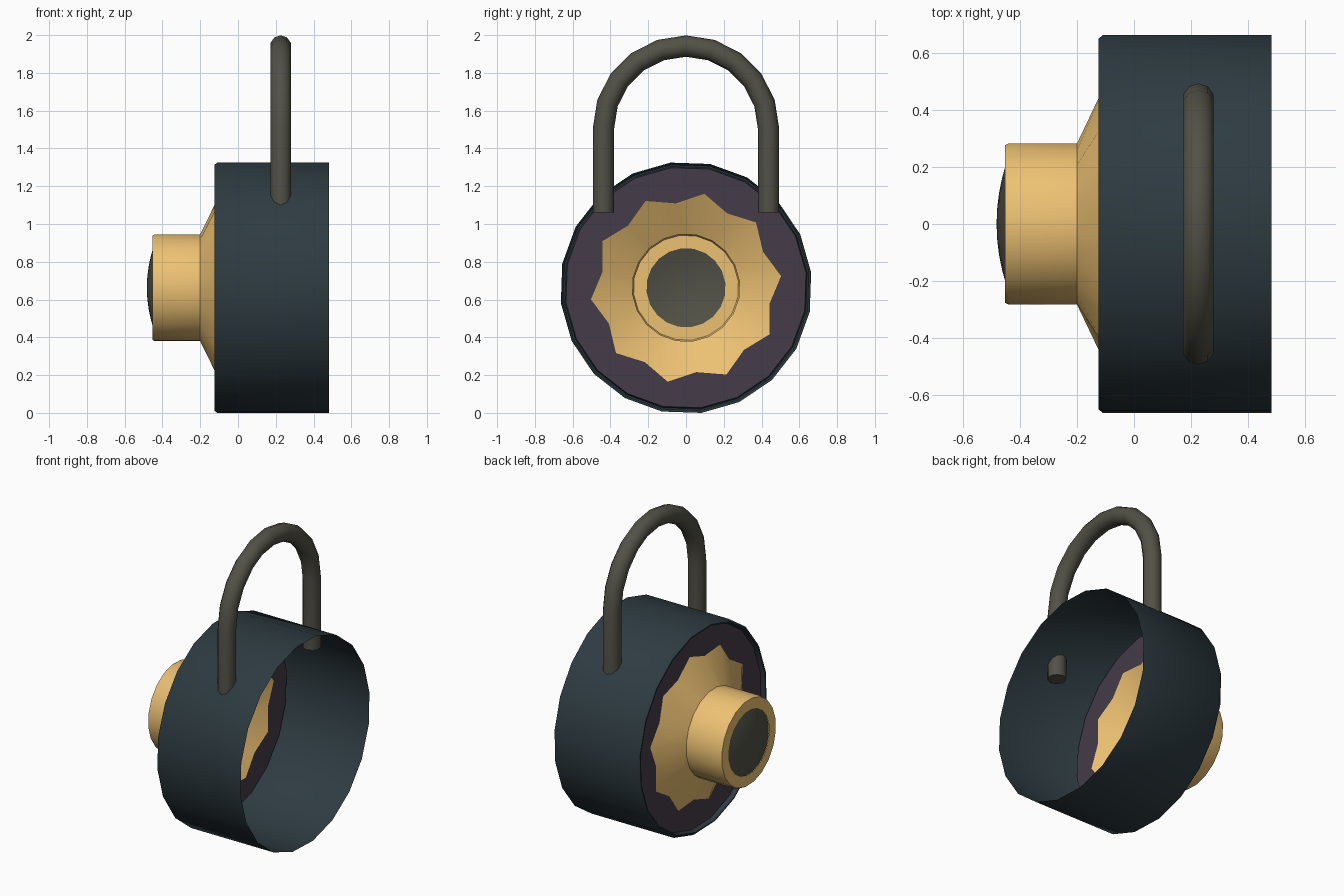
import bpy
from math import cos, sin, pi, radians

if "Cube" in bpy.data.objects:
    bpy.data.objects.remove(bpy.data.objects["Cube"])

SIDES = 20
ZC = 0.6625            # height of the body axis
TURN = radians(7)      # rotation of the facets


def material(name, rgb):
    m = bpy.data.materials.new(name)
    m.diffuse_color = (*rgb, 1)
    m.use_nodes = True
    m.node_tree.nodes["Principled BSDF"].inputs["Base Color"].default_value = m.diffuse_color
    return m


def make(name, verts, faces, mat, angle=40):
    me = bpy.data.meshes.new(name)
    me.from_pydata(verts, [], faces)
    me.materials.append(mat)
    ob = bpy.data.objects.new(name, me)
    bpy.context.collection.objects.link(ob)
    bpy.ops.object.select_all(action='DESELECT')
    ob.select_set(True)
    bpy.context.view_layer.objects.active = ob
    bpy.ops.object.shade_smooth_by_angle(angle=radians(angle))
    return ob


def bridge(rings, n):
    """Quads between consecutive rings of n vertices."""
    return [(r * n + i, (r + 1) * n + i, (r + 1) * n + (i + 1) % n, r * n + (i + 1) % n)
            for r in range(rings - 1) for i in range(n)]


def lathe(name, profile, mat, cap=False, angle=40):
    """Turn (x, radius) points about the x axis; a radius pair alternates to form a star."""
    verts = []
    for x, rad in profile:
        pair = rad if isinstance(rad, tuple) else (rad, rad)
        for i in range(SIDES):
            a = TURN + 2 * pi * i / SIDES
            verts.append((x, pair[i % 2] * cos(a), ZC + pair[i % 2] * sin(a)))
    faces = bridge(len(profile), SIDES)
    if cap:
        last = (len(profile) - 1) * SIDES
        verts.append((cap, 0, ZC))
        faces += [(last + i, len(verts) - 1, last + (i + 1) % SIDES) for i in range(SIDES)]
    return make(name, verts, faces, mat, angle)


teal = material("dark_teal", (0.027, 0.044, 0.053))
plum = material("dark_plum", (0.058, 0.045, 0.068))
gold = material("gold", (0.84, 0.53, 0.17))
steel = material("dark_steel", (0.085, 0.083, 0.062))

STAR = (0.507, 0.45)   # tip and valley radii
PLATE_X = -0.095

# Open-backed body with a chamfered front lip
lathe("body_shell", [(0.4825, 0.6675), (-0.11, 0.6675), (-0.125, 0.655),
                     (-0.125, 0.647), (PLATE_X, 0.64)], teal)

# Recessed face with a star-shaped opening
lathe("face_plate", [(PLATE_X, 0.64), (PLATE_X, STAR)], plum)

# Star-edged flare and knob
lathe("dial", [(PLATE_X, STAR), (-0.2, 0.285), (-0.44, 0.285),
               (-0.452, 0.279), (-0.452, 0.21)], gold)

# Shallow domed cap of the knob
dome = [(-0.45 - 0.0325 * (1 - (r / 0.21) ** 2), r) for r in (0.21, 0.165, 0.11, 0.055)]
lathe("dial_cap", dome, steel, cap=-0.4825)

# Shackle: two straight legs joined by a half-circle arch
N, R, ARCH, TOP, SX = 10, 0.0565, 0.437, 1.505, 0.226
path = [(0, 1.06)] + [(pi * k / 10, TOP) for k in range(11)] + [(pi, 1.06)]
verts = []
for a, z in path:
    for i in range(N):
        t = 2 * pi * i / N
        d = ARCH + R * cos(t)
        verts.append((SX + R * sin(t), d * cos(a), z + d * sin(a)))
faces = [f[::-1] for f in bridge(len(path), N)]
end = (len(path) - 1) * N
faces += [tuple(range(N))[::-1], tuple(range(end, end + N))]
shackle = make("shackle", verts, faces, steel)

# Consistent outward normals on the closed tube
import bmesh
bm = bmesh.new()
bm.from_mesh(shackle.data)
bmesh.ops.recalc_face_normals(bm, faces=bm.faces)
bm.to_mesh(shackle.data)
bm.free()
